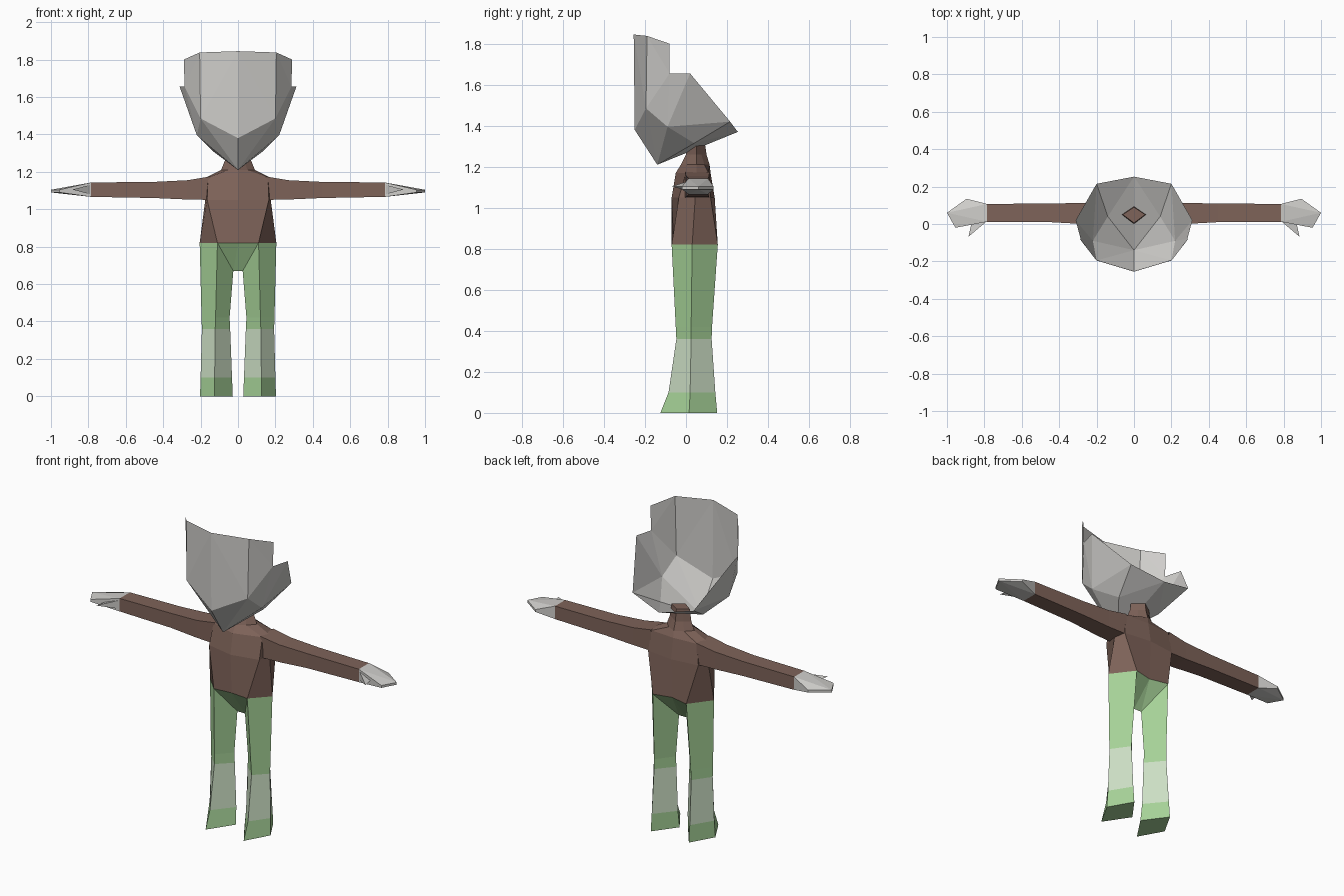
import bpy, bmesh
from mathutils import Vector

if "Cube" in bpy.data.objects:
    bpy.data.objects.remove(bpy.data.objects["Cube"])


def material(name, rgb):
    m = bpy.data.materials.new(name)
    m.diffuse_color = (*rgb, 1)
    m.use_nodes = True
    m.node_tree.nodes["Principled BSDF"].inputs["Base Color"].default_value = m.diffuse_color
    return m


GREY = material("pale grey", (0.62, 0.61, 0.59))
BROWN = material("brown", (0.21, 0.125, 0.10))
GREEN = material("green", (0.38, 0.64, 0.31))
PALE = material("pale green", (0.60, 0.73, 0.55))


def half_part(name, points, faces, mats, rule=None):
    """Build the +x half, mirror it across x = 0, and colour faces by rule."""
    bm = bmesh.new()
    vs = [bm.verts.new(p) for p in points]
    ms = [bm.verts.new((-p[0], p[1], p[2])) for p in points]
    for f in faces:
        bm.faces.new([vs[i] for i in f])
        bm.faces.new([ms[i] for i in reversed(f)])
    bmesh.ops.remove_doubles(bm, verts=bm.verts[:], dist=0.0005)
    bmesh.ops.recalc_face_normals(bm, faces=bm.faces[:])
    if rule:
        for f in bm.faces:
            f.material_index = rule(f.calc_center_median())
    me = bpy.data.meshes.new(name)
    bm.to_mesh(me)
    bm.free()
    for m in mats:
        me.materials.append(m)
    ob = bpy.data.objects.new(name, me)
    bpy.context.collection.objects.link(ob)
    return ob


def strips(rings, n, closed):
    """Quads joining consecutive rings of n points."""
    return [(r * n + i, r * n + (i + 1) % n, (r + 1) * n + (i + 1) % n, (r + 1) * n + i)
            for r in range(rings - 1) for i in range(n if closed else n - 1)]


# Torso and neck: half outlines, front centre round to back centre
def outline(z, yf, front, side, back, yb):
    return [(0, yf, z), (*front, z), (*side, z), (*back, z), (0, yb, z)]


torso = (outline(0.82, -0.06, (0.11, -0.07), (0.205, 0.03), (0.11, 0.155), 0.13)
         + outline(1.05, -0.07, (0.165, -0.035), (0.175, 0.045), (0.165, 0.12), 0.14)
         + outline(1.17, -0.05, (0.16, 0.0), (0.17, 0.05), (0.15, 0.11), 0.12)
         + outline(1.21, -0.025, (0.05, 0.005), (0.09, 0.05), (0.05, 0.09), 0.115)
         + outline(1.26, 0.0, (0.035, 0.025), (0.07, 0.05), (0.035, 0.075), 0.10)
         + outline(1.33, 0.005, (0.03, 0.028), (0.06, 0.05), (0.03, 0.07), 0.09))
half_part("torso", torso, strips(6, 5, False) + [tuple(range(25, 30))], [BROWN])

# Trousers: diamond sections (front, outer, back, inner) down to the hem
legs = []
for z, front, outer, back, inner in (
        (0.82, (0.11, -0.07), (0.205, 0.03), (0.11, 0.155), (0.025, 0.03)),
        (0.42, (0.12, -0.05), (0.195, 0.025), (0.12, 0.127), (0.045, 0.03)),
        (0.36, (0.122, -0.047), (0.193, 0.025), (0.122, 0.125), (0.042, 0.03)),
        (0.10, (0.125, -0.085), (0.20, 0.02), (0.125, 0.143), (0.032, 0.03)),
        (0.0, (0.125, -0.125), (0.203, 0.015), (0.125, 0.152), (0.028, 0.02))):
    legs += [(*p, z) for p in (front, outer, back, inner)]
legs[3] = (0.025, 0.03, 0.67)
legs += [(0, -0.06, 0.82), (0, 0.13, 0.82), (0, 0.03, 0.67)]
crotch = [(0, 20, 3), (20, 22, 3), (2, 21, 3), (21, 22, 3)]
half_part("trousers", legs, strips(5, 4, True) + [(16, 17, 18, 19)] + crotch,
          [GREEN, PALE], lambda c: int(0.11 < c.z < 0.35))

# Arms: square sections from shoulder to wrist
arms = []
for x, y0, y1, z0, z1 in ((0.15, -0.005, 0.115, 1.05, 1.175), (0.27, 0.0, 0.112, 1.052, 1.155),
                          (0.45, 0.01, 0.11, 1.06, 1.146), (0.785, 0.012, 0.107, 1.066, 1.143)):
    arms += [(x, y0, z0), (x, y0, z1), (x, y1, z1), (x, y1, z0)]
half_part("arms", arms, strips(4, 4, True), [BROWN])

# Hands: flat wedges fanning out from the wrist
wrist = [(0.785, 0.012, 1.066), (0.785, 0.012, 1.143), (0.785, 0.107, 1.143), (0.785, 0.107, 1.066)]
tips = [(0.955, -0.02), (1.0, 0.06), (0.895, 0.135)]
hand = wrist + [(*t, 1.09) for t in tips] + [(*t, 1.104) for t in tips]
half_part("hands", hand,
          [(0, 1, 2, 3), (0, 4, 7, 1), (4, 5, 8, 7), (5, 6, 9, 8), (6, 3, 2, 9),
           (1, 7, 8), (1, 8, 2), (2, 8, 9), (0, 5, 4), (0, 3, 5), (3, 6, 5)], [GREY])

# Thumbs: small spikes at the front of each hand
half_part("thumbs", [(0.79, 0.012, 1.08), (0.79, 0.012, 1.13), (0.87, 0.0, 1.105), (0.885, -0.068, 1.105)],
          [(0, 1, 3), (1, 2, 3), (2, 0, 3), (0, 2, 1)], [GREY])

# Head: open faceted shell, tall at the face and low at the back
head = {
    "top": (0, -0.255, 1.845), "top_side": (0.205, -0.19, 1.838), "top_back": (0.29, -0.08, 1.80),
    "step": (0.285, -0.08, 1.655), "ear": (0.312, 0.02, 1.655), "rear": (0.2, 0.215, 1.42),
    "nape": (0, 0.253, 1.37), "nose": (0, -0.25, 1.38), "cheek": (0.2, -0.195, 1.485),
    "jaw": (0.22, -0.09, 1.395), "base": (0.14, 0.04, 1.315), "chin": (0, -0.14, 1.21)}
keys = list(head)
panels = ["top nose cheek", "top cheek top_side", "top_side cheek step", "top_side step top_back",
          "cheek jaw step", "step jaw ear", "nose chin cheek", "cheek chin jaw", "ear jaw rear",
          "jaw base rear", "chin base jaw", "rear base nape", "chin nape base"]
half_part("head_shell", list(head.values()),
          [tuple(keys.index(k) for k in p.split()) for p in panels], [GREY])
